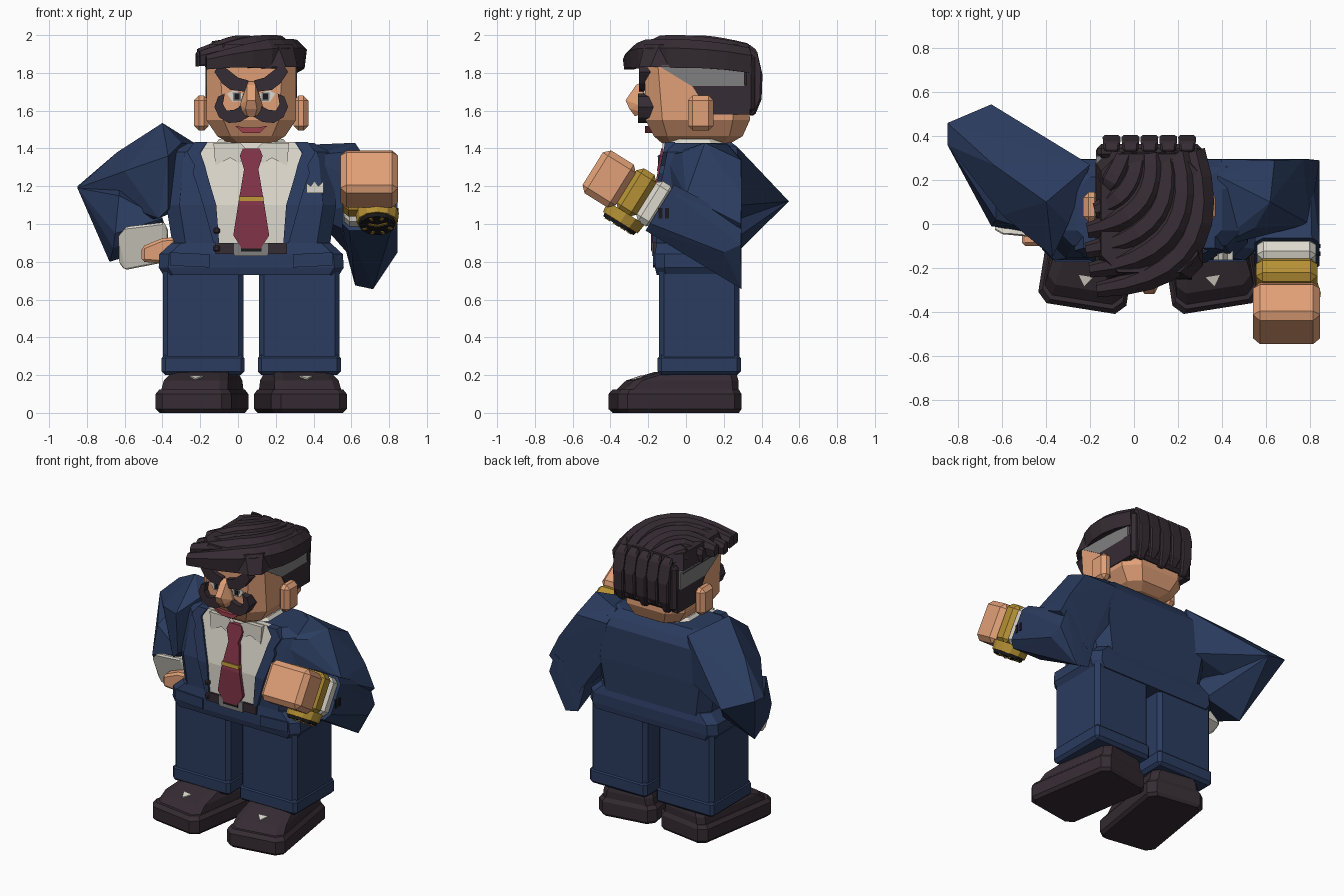
import bpy, bmesh, math
from mathutils import Vector, Matrix

CX = 0.07  # symmetry axis of head, torso and legs


def material(name, rgb):
    m = bpy.data.materials.new(name)
    m.diffuse_color = (*rgb, 1)
    return m


SUIT = material("navy cloth", (0.024, 0.045, 0.115))
SKIN = material("skin", (0.75, 0.35, 0.185))
HAIR = material("dark hair and leather", (0.036, 0.025, 0.033))
WHITE = material("off white", (0.72, 0.69, 0.61))
TIE = material("wine red", (0.22, 0.034, 0.065))
GOLD = material("gold", (0.46, 0.28, 0.035))
FADE = material("grey stubble", (0.215, 0.215, 0.22))
BLACK = material("black", (0.01, 0.01, 0.012))
LIPS = material("lips", (0.34, 0.05, 0.07))


def finish(name, bm, mat, bevel=0):
    bmesh.ops.recalc_face_normals(bm, faces=bm.faces)
    me = bpy.data.meshes.new(name)
    bm.to_mesh(me)
    bm.free()
    ob = bpy.data.objects.new(name, me)
    bpy.context.collection.objects.link(ob)
    me.materials.append(mat)
    if bevel:
        b = ob.modifiers.new("bevel", "BEVEL")
        b.width, b.segments, b.limit_method = bevel, 1, 'ANGLE'
    return ob


def hull(name, pts, mat, bevel=0):
    bm = bmesh.new()
    for p in pts:
        bm.verts.new(p)
    bmesh.ops.convex_hull(bm, input=bm.verts)
    bmesh.ops.delete(bm, geom=[v for v in bm.verts if not v.link_faces], context='VERTS')
    bmesh.ops.dissolve_limit(bm, angle_limit=0.02, verts=bm.verts, edges=bm.edges)
    return finish(name, bm, mat, bevel)


def box(name, x0, x1, y0, y1, z0, z1, mat, bevel=0):
    return hull(name, [(x, y, z) for x in (x0, x1) for y in (y0, y1) for z in (z0, z1)], mat, bevel)


def ring(z, hw, y0, y1, c, cx=CX):
    """Rectangle with cut corners at height z."""
    return [(cx + s * a, y, z) for s in (-1, 1)
            for a, y in ((hw - c, y0), (hw, y0 + c), (hw, y1 - c), (hw - c, y1))]


def plate(name, pts, y0, y1, mat, s=1):
    """Outline of (offset from axis, z) extruded in depth."""
    bm = bmesh.new()
    f = bm.faces.new([bm.verts.new((CX + s * d, y0, z)) for d, z in pts])
    r = bmesh.ops.extrude_face_region(bm, geom=[f])
    bmesh.ops.translate(bm, vec=(0, y1 - y0, 0), verts=[v for v in r['geom'] if isinstance(v, bmesh.types.BMVert)])
    return finish(name, bm, mat)


def skin_loops(name, loops, mat):
    """Closed solid from successive vertex loops."""
    bm = bmesh.new()
    loops = [[bm.verts.new(p) for p in l] for l in loops]
    n = len(loops[0])
    for p, q in zip(loops, loops[1:]):
        for k in range(n):
            bm.faces.new((p[k], p[(k + 1) % n], q[(k + 1) % n], q[k]))
    bm.faces.new(loops[0])
    bm.faces.new(loops[-1])
    return finish(name, bm, mat)


def strip(name, rows, off, mat, s=1):
    """Panel of (z, inner, outer) rows lying on the chest."""
    loops = []
    for z, a, b in rows:
        y = -0.155 + max(0, z - 1.1) * 0.2
        loops.append([(CX + s * d, yy, z) for d, yy in ((a, y - off), (b, y - off), (b, y + 0.03), (a, y + 0.03))])
    return skin_loops(name, loops, mat)


# --- legs and shoes
for s, side in ((-1, "right"), (1, "left")):
    c = CX + s * 0.255
    box(side + "_trouser_leg", c - 0.213, c + 0.213, -0.142, 0.282, 0.2, 0.78, SUIT, 0.025)
    box(side + "_trouser_hem", c - 0.22, c + 0.22, -0.15, 0.29, 0.2, 0.31, SUIT, 0.02)
    sole = ring(0, 0.185, -0.38, 0.25, 0.04, 0) + ring(0.02, 0.203, -0.4, 0.262, 0.045, 0) \
        + ring(0.1, 0.203, -0.4, 0.262, 0.045, 0) + ring(0.125, 0.185, -0.38, 0.25, 0.04, 0)
    upper = ring(0.11, 0.18, -0.375, 0.25, 0.04, 0) + ring(0.172, 0.172, -0.31, 0.25, 0.04, 0) \
        + ring(0.217, 0.15, -0.16, 0.24, 0.04, 0)
    glint = [(x, y, z + d) for x, y, z in ((-0.035, -0.25, 0.19), (0.035, -0.25, 0.19), (0, -0.3, 0.175))
             for d in (0, 0.007)]
    for nm, pts, m in (("shoe_sole", sole, HAIR), ("shoe_upper", upper, HAIR), ("shoe_glint", glint, WHITE)):
        ob = hull(side + "_" + nm, pts, m)
        ob.rotation_euler.z = s * math.radians(9)
        ob.location = (CX + s * 0.25, 0.01, 0)

# --- jacket body and skirt
hull("jacket_body", ring(0.85, 0.41, -0.155, 0.285, 0.07) + ring(1.1, 0.45, -0.155, 0.295, 0.07)
     + ring(1.33, 0.43, -0.109, 0.293, 0.07) + ring(1.38, 0.42, -0.1, 0.26, 0.07)
     + ring(1.43, 0.33, -0.09, 0.215, 0.06), SUIT)
hull("jacket_skirt", ring(0.73, 0.465, -0.155, 0.29, 0.05) + ring(0.77, 0.49, -0.165, 0.295, 0.05)
     + ring(0.84, 0.485, -0.165, 0.295, 0.05) + ring(0.9, 0.42, -0.155, 0.28, 0.05), SUIT)

# --- shirt, belt, tie
strip("shirt_front", [(0.88, -0.17, 0.17), (1.1, -0.19, 0.19), (1.37, -0.27, 0.27), (1.435, -0.23, 0.23)], 0.008, WHITE)
plate("belt", [(-0.19, 0.84), (0.19, 0.84), (0.19, 0.9), (-0.19, 0.9)], -0.176, -0.13, HAIR)
plate("belt_buckle", [(-0.09, 0.83), (0.09, 0.83), (0.09, 0.9), (-0.09, 0.9)], -0.18, -0.13, FADE)
plate("buckle_opening", [(-0.055, 0.855), (0.055, 0.855), (0.055, 0.885), (-0.055, 0.885)], -0.183, -0.15, BLACK)
strip("tie_blade", [(0.87, -0.05, 0.05), (0.94, -0.095, 0.095), (1.1, -0.07, 0.07), (1.29, -0.038, 0.038)], 0.03, TIE)
strip("tie_knot", [(1.28, -0.035, 0.035), (1.36, -0.06, 0.06), (1.4, -0.045, 0.045)], 0.036, TIE)
strip("tie_clip", [(1.122, -0.065, 0.065), (1.146, -0.065, 0.065)], 0.038, GOLD)
hull("shirt_collar", ring(1.41, 0.2, -0.1, 0.2, 0.06) + ring(1.45, 0.17, -0.08, 0.18, 0.06), WHITE)
for s, side in ((-1, "right"), (1, "left")):
    plate(side + "_collar_flap", [(0.03, 1.4), (0.06, 1.32), (0.11, 1.35), (0.19, 1.31), (0.2, 1.43), (0.06, 1.43)],
          -0.125, -0.08, WHITE, s)
    strip(side + "_lapel", [(0.9, 0.17, 0.2), (1.1, 0.185, 0.255), (1.2, 0.215, 0.285), (1.27, 0.235, 0.31),
                            (1.31, 0.245, 0.3), (1.38, 0.27, 0.34), (1.435, 0.23, 0.3)], 0.022, SUIT, s)
    plate(side + "_pocket_flap", [(0.22, 0.77), (0.43, 0.78), (0.43, 0.85), (0.22, 0.84)], -0.174, -0.15, SUIT, s)
for z in (0.965, 0.87):
    box("jacket_button", CX - 0.2, CX - 0.165, -0.185, -0.15, z - 0.016, z + 0.016, HAIR, 0.008)
plate("pocket_square", [(0.292, 1.165), (0.382, 1.165), (0.382, 1.225), (0.355, 1.2), (0.335, 1.228), (0.315, 1.2),
                        (0.292, 1.218)], -0.164, -0.12, WHITE)

# --- arm resting on the hip
hull("hip_upper_arm", [(-0.4, 0.1, 1.535), (-0.2, 0.27, 1.41), (-0.3, 0.0, 1.43), (-0.37, -0.15, 1.36),
                       (-0.37, -0.13, 1.08), (-0.42, -0.11, 1.03), (-0.25, 0.29, 1.1), (-0.64, 0.27, 1.38),
                       (-0.85, 0.46, 1.2), (-0.85, 0.36, 1.19), (-0.65, 0.545, 1.12), (-0.6, 0.3, 1.0),
                       (-0.6, 0.04, 1.28)], SUIT)
hull("hip_forearm", [(-0.85, 0.46, 1.2), (-0.85, 0.36, 1.19), (-0.65, 0.545, 1.12), (-0.62, 0.3, 1.25),
                     (-0.65, -0.01, 0.95), (-0.63, 0.02, 1.15), (-0.4, -0.05, 1.03), (-0.68, 0.22, 0.8),
                     (-0.66, 0.04, 0.87), (-0.42, 0.2, 0.88), (-0.39, 0.15, 1.0)], SUIT)
hull("hip_cuff", [(-0.635, -0.03, 0.945), (-0.6, -0.05, 0.985), (-0.39, -0.07, 1.01), (-0.37, -0.04, 0.97),
                  (-0.6, 0.02, 0.755), (-0.63, 0.03, 0.79), (-0.37, -0.01, 0.8), (-0.37, 0.13, 0.82),
                  (-0.6, 0.13, 0.79), (-0.4, 0.1, 1.0)], WHITE, 0.01)
hull("hip_hand", [(x, y, z) for y in (-0.1, 0.08) for x, z in
                  ((-0.51, 0.8), (-0.33, 0.785), (-0.33, 0.93), (-0.4, 0.925), (-0.51, 0.88))], SKIN, 0.015)


# --- raised arm, laid out along the forearm
def fore(x, a, v):
    return (x, -0.18 - 0.85 * a + 0.53 * v, 1.115 + 0.53 * a + 0.85 * v)


def sleeve_block(name, a0, a1, hx, v0, v1, mat, bevel, cx=0.695):
    hull(name, [fore(cx + i * hx, a, v) for i in (-1, 1) for v in (v0, v1) for a in (a0, a1)], mat, bevel)


hull("raised_upper_arm", [(0.36, -0.11, 1.36), (0.38, 0.22, 1.42), (0.55, -0.02, 1.38), (0.62, 0.1, 1.43),
                          (0.64, 0.29, 1.34), (0.4, 0.295, 1.34), (0.4, -0.1, 1.05), (0.45, 0.29, 1.05),
                          (0.8, 0.0, 1.15), (0.845, 0.29, 1.0), (0.62, 0.295, 0.8), (0.6, 0.0, 0.95),
                          (0.77, 0.295, 1.15)], SUIT)
hull("raised_forearm", [(0.62, 0.295, 0.675), (0.715, 0.295, 0.655), (0.845, 0.29, 0.89), (0.845, 0.2, 0.85),
                        (0.56, 0.29, 0.9), (0.8, 0.295, 1.02)]
     + [fore(x, -0.05, v) for x, v in ((0.55, -0.1), (0.59, -0.145), (0.81, -0.145), (0.845, -0.1),
                                       (0.845, 0.1), (0.81, 0.14), (0.59, 0.14), (0.55, 0.1))], SUIT)
sleeve_block("raised_cuff", -0.07, 0.04, 0.135, -0.125, 0.125, WHITE, 0.03)
sleeve_block("watch_band", 0.035, 0.16, 0.14, -0.13, 0.13, GOLD, 0.03)
sleeve_block("raised_fist", 0.155, 0.36, 0.153, -0.148, 0.118, SKIN, 0.032)
for k in (0, 1):
    y = -0.1 - 0.035 * k
    box("sleeve_button", 0.835, 0.85, y - 0.01, y + 0.01, 1.03, 1.085, BLACK)

axis = Vector((0, -0.53, -0.85)).to_track_quat('Z', 'Y').to_matrix().to_4x4()
for nm, r, depth, v, m in (("watch_case", 0.115, 0.06, -0.15, GOLD), ("watch_dial", 0.1, 0.024, -0.187, BLACK)):
    bm = bmesh.new()
    bmesh.ops.create_cone(bm, cap_ends=True, segments=12, radius1=r, radius2=r * 0.94, depth=depth,
                          matrix=Matrix.Translation(fore(0.737, 0.085, v)) @ axis)
    finish(nm, bm, m)
for k, (r0, r1) in enumerate(((0.0, 0.06), (0.06, 0.085), (0.06, 0.085), (0.0, 0.05), (0.06, 0.085),
                              (0.06, 0.085), (0.06, 0.085), (0.06, 0.085))):
    t = math.radians(45 * k + 25)
    c, n = math.cos(t), math.sin(t)
    hull("watch_mark", [fore(0.737 + r * c - w * n, 0.085 + r * n + w * c, v) for r in (r0, r1)
                        for w in (-0.008, 0.008) for v in (-0.195, -0.204)], GOLD)

# --- head and face
hull("head", ring(1.43, 0.12, -0.13, 0.24, 0.05) + ring(1.465, 0.18, -0.17, 0.3, 0.07)
     + ring(1.55, 0.237, -0.215, 0.338, 0.09) + ring(1.86, 0.237, -0.22, 0.33, 0.07), SKIN)
hull("nose", [(CX + d * s, y, z) for s in (-1, 1) for d, y, z in
              ((0.02, -0.23, 1.755), (0.022, -0.265, 1.735), (0.022, -0.32, 1.655), (0.03, -0.3, 1.61),
               (0.02, -0.27, 1.57), (0.065, -0.22, 1.59), (0.06, -0.25, 1.63))], SKIN)
plate("mouth", [(-0.085, 1.52), (-0.03, 1.51), (0.03, 1.51), (0.085, 1.52), (0.045, 1.482), (-0.045, 1.482)],
      -0.218, -0.16, LIPS)
for s, side in ((-1, "right"), (1, "left")):
    plate(side + "_eye", [(0.045, 1.648), (0.1, 1.648), (0.128, 1.69), (0.09, 1.708), (0.045, 1.69)], -0.224, -0.18, WHITE, s)
    plate(side + "_iris", [(0.055, 1.652), (0.095, 1.652), (0.098, 1.695), (0.055, 1.695)], -0.227, -0.2, FADE, s)
    plate(side + "_pupil", [(0.063, 1.66), (0.088, 1.66), (0.088, 1.69), (0.063, 1.69)], -0.23, -0.2, BLACK, s)
    plate(side + "_eyebrow", [(0.175, 1.835), (0.14, 1.83), (0.07, 1.775), (0.015, 1.76), (0.025, 1.70), (0.11, 1.71),
                              (0.155, 1.745), (0.195, 1.805)], -0.25, -0.15, HAIR, s)
    plate(side + "_moustache", [(0.0, 1.575), (0.06, 1.54), (0.12, 1.535), (0.17, 1.565), (0.195, 1.62), (0.175, 1.675),
                                (0.14, 1.69), (0.15, 1.635), (0.13, 1.6), (0.09, 1.605), (0.03, 1.635), (0, 1.63)],
          -0.255, -0.15, HAIR, s)
    x0, x1 = sorted((CX + s * 0.225, CX + s * 0.302))
    box(side + "_ear", x0, x1, 0.01, 0.145, 1.495, 1.68, SKIN, 0.025)
    for nm, yz, m in (("fade", ((-0.15, 1.84), (0.31, 1.85), (0.31, 1.73), (0.03, 1.73)), FADE),
                      ("side_hair", ((0.03, 1.735), (0.34, 1.735), (0.34, 1.58), (0.13, 1.58), (0.08, 1.66)), HAIR)):
        hull(side + "_" + nm, [(CX + s * d, y, z) for y, z in yz for d in (0.2, 0.243)], m)

# --- hair: cap, hanging back strands, swept strands
hull("hair_cap", ring(1.83, 0.245, -0.25, 0.34, 0.06) + ring(1.95, 0.22, -0.22, 0.32, 0.08), HAIR)
box("hair_back", CX - 0.238, CX + 0.238, 0.3, 0.365, 1.59, 1.9, HAIR, 0.02)
for i in range(5):
    x, z = CX - 0.172 + i * 0.086, 1.575 + 0.025 * (i % 2)
    hull("back_strand", [(x + a * w, y, zz) for a in (-1, 1) for w, y, zz in
                         ((0.034, 0.33, 1.955), (0.04, 0.375, 1.92), (0.041, 0.405, 1.79), (0.04, 0.4, 1.66),
                          (0.022, 0.365, z), (0.022, 0.33, z))], HAIR, 0.01)


def strand(a, b, c, lift):
    loops = []
    for i in range(10):
        t = i / 9
        p = a * (1 - t) ** 2 + b * 2 * t * (1 - t) + c * t * t
        d = ((b - a) * (1 - t) + (c - b) * t).normalized()
        r = min(1, 0.5 + 1.6 * t) if t < 0.6 else 1 - 0.3 * (t - 0.6)
        z = 1.913 + lift - 0.35 * ((p.x - 0.1) ** 2 + p.y ** 2)
        loops.append([(p.x - d.y * w * r, p.y + d.x * w * r, z + h * r) for w, h in
                      ((0.068, 0.015), (0.04, 0.07), (-0.02, 0.078), (-0.068, 0.03), (-0.055, -0.075), (0.05, -0.075))])
    skin_loops("swept_strand", loops, HAIR)


front = [Vector(p) for p in ((-0.17, -0.3), (0.43, -0.23), (0.265, 0.33))]
back = [Vector(p) for p in ((-0.13, 0.15), (-0.09, 0.2), (-0.04, 0.32))]
for i in range(6):
    pts = [f.lerp(g, i / 5) for f, g in zip(front, back)]
    pts[0].x -= 0.07 * math.sin(math.pi * i / 5)  # tips overhang the temple
    strand(*pts, 0.012 * (i % 2))
